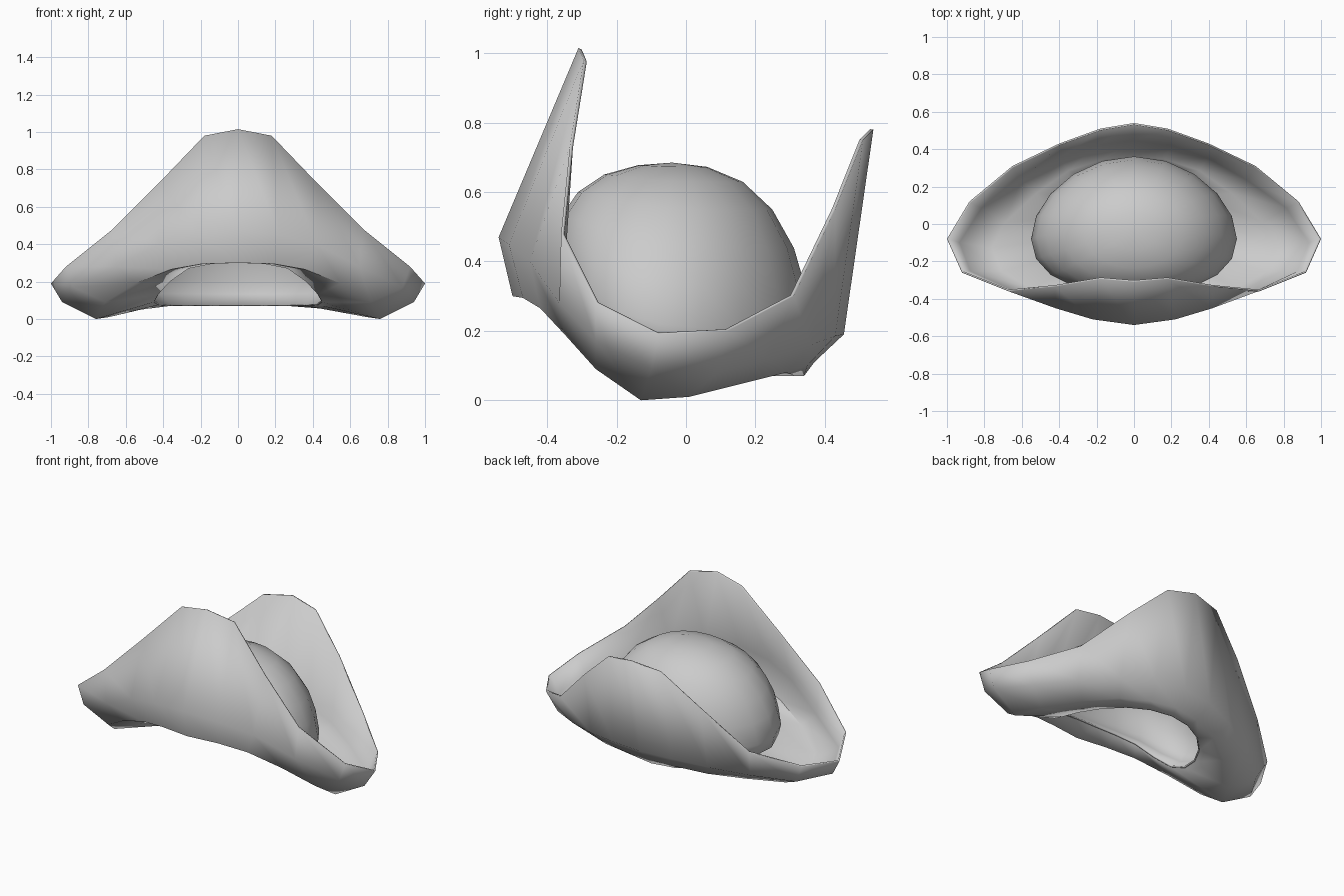
import bpy, math

if "Cube" in bpy.data.objects:
    bpy.data.objects.remove(bpy.data.objects["Cube"])

N = 20  # sides around the hat
H = N // 2


def full_ring(half):
    # half ring runs from back centre (x=0) round +x to front centre
    return half + [(-x, y, z) for x, y, z in reversed(half[1:-1])]


def loft(name, rings, tip=None, thick=0.01):
    verts = [p for r in rings for p in r]
    faces = []
    for i in range(len(rings) - 1):
        for k in range(N):
            a, b = i * N + k, i * N + (k + 1) % N
            faces.append((a, a + N, b + N, b))
    if tip:
        verts.append(tip)
        last = (len(rings) - 1) * N
        for k in range(N):
            faces.append((last + k, len(verts) - 1, last + (k + 1) % N))
    me = bpy.data.meshes.new(name)
    me.from_pydata(verts, [], faces)
    ob = bpy.data.objects.new(name, me)
    bpy.context.collection.objects.link(ob)
    s = ob.modifiers.new("thickness", 'SOLIDIFY')
    s.thickness = thick
    s.offset = -1
    bpy.ops.object.select_all(action='DESELECT')
    ob.select_set(True)
    bpy.context.view_layer.objects.active = ob
    bpy.ops.object.shade_smooth_by_angle(angle=math.radians(50))
    return ob


# head opening is an oval raised at the front; crown rings share its shape
TOP_Y, TOP_Z = -.04, .685
open_z = [.07, .07, .07, .07, .075, .09, .13, .20, .27, .295, .30]


def oval(rx, ry, h):
    pts = []
    for k in range(H + 1):
        t = math.pi * k / H
        y = ry * math.cos(t) - .09 * (1 - h) * math.sin(t) ** 2 + TOP_Y * h
        pts.append((rx * math.sin(t), y, open_z[k] + (TOP_Z - open_z[k]) * h))
    return pts


# underside turn of the brim
under = [(0, .37, .11), (.17, .35, .10), (.35, .29, .08), (.52, .17, .05), (.69, .01, .01),
         (.76, -.13, 0), (.71, -.26, .09), (.55, -.35, .19), (.36, -.42, .265),
         (.19, -.47, .295), (0, -.50, .30)]
# outer bulge where the brim folds up
bulge = [(0, .455, .19), (.2, .43, .185), (.40, .36, .16), (.61, .24, .12), (.82, .09, .08),
         (.94, -.10, .09), (.88, -.26, .17), (.65, -.365, .28), (.42, -.45, .40),
         (.22, -.51, .45), (0, -.54, .47)]
# free edge of the folded brim
edge = [(0, .54, .78), (.18, .51, .75), (.40, .43, .55), (.65, .31, .30), (.88, .12, .20),
        (1, -.08, .19), (.92, -.26, .28), (.67, -.36, .48), (.42, -.335, .73),
        (.18, -.295, .98), (0, -.31, 1.015)]
opening = oval(.45, .34, 0)
loft("folded_brim", [full_ring(r) for r in (opening, under, bulge, edge)])

# domed crown, swelling over the opening and rounding to the top
profile = [(.45, .34, 0), (.53, .365, .1), (.55, .37, .22), (.52, .36, .42), (.47, .335, .6),
           (.38, .28, .78), (.265, .2, .91), (.135, .1, .98)]
loft("crown", [full_ring(oval(*p)) for p in profile], (0, TOP_Y, TOP_Z))
